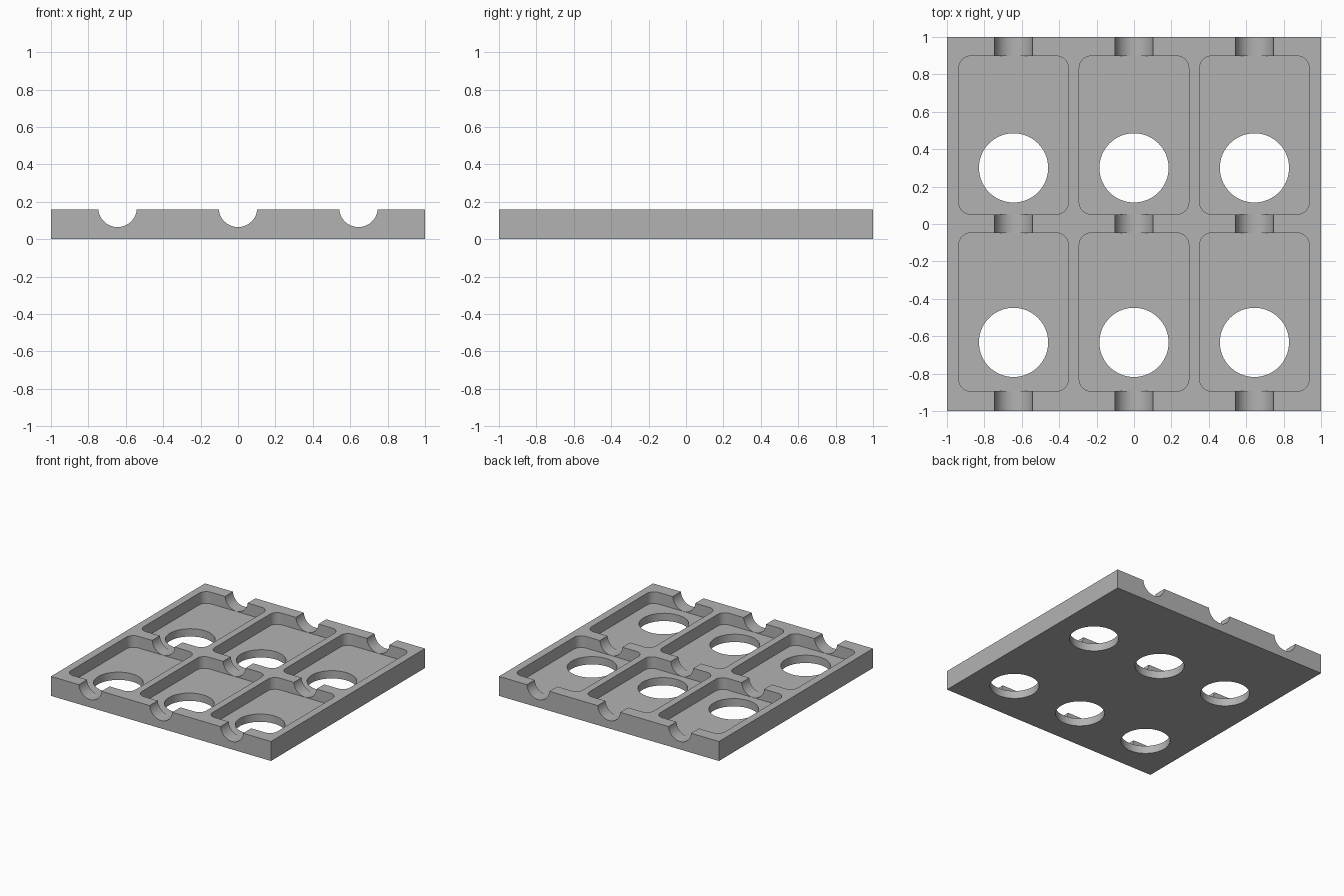
import bpy, bmesh, math

if "Cube" in bpy.data.objects:
    bpy.data.objects.remove(bpy.data.objects["Cube"])

TOP = 0.16        # plate thickness
FLOOR = 0.064     # height of the pocket floors
COLS = (-0.644, 0.0, 0.644)


def circle(cx, cy, r, n=64):
    return [(cx + r * math.cos(2 * math.pi * i / n),
             cy + r * math.sin(2 * math.pi * i / n)) for i in range(n)]


def rounded_rect(cx, cy, hx, hy, r, steps=8):
    pts = []
    for q, (sx, sy) in enumerate(((1, 1), (-1, 1), (-1, -1), (1, -1))):
        for i in range(steps + 1):
            a = math.pi / 2 * (q + i / steps)
            pts.append((cx + sx * (hx - r) + r * math.cos(a),
                        cy + sy * (hy - r) + r * math.sin(a)))
    return pts


def prisms(name, outlines, lo, hi, along_y=False):
    """One object holding an extruded solid for each 2D outline."""
    bm = bmesh.new()
    for pts in outlines:
        co = [(a, lo, b) if along_y else (a, b, lo) for a, b in pts]
        face = bm.faces.new([bm.verts.new(c) for c in co])
        ext = bmesh.ops.extrude_face_region(bm, geom=[face])
        move = (0, hi - lo, 0) if along_y else (0, 0, hi - lo)
        verts = [v for v in ext["geom"] if isinstance(v, bmesh.types.BMVert)]
        bmesh.ops.translate(bm, verts=verts, vec=move)
    bmesh.ops.recalc_face_normals(bm, faces=bm.faces)
    mesh = bpy.data.meshes.new(name)
    bm.to_mesh(mesh)
    bm.free()
    obj = bpy.data.objects.new(name, mesh)
    bpy.context.collection.objects.link(obj)
    return obj


# Square base plate
plate = prisms("tray_plate", [[(-1, -1), (1, -1), (1, 1), (-1, 1)]], 0, TOP)
grey = bpy.data.materials.new("mid grey")
grey.diffuse_color = (0.45, 0.45, 0.45, 1)
grey.use_nodes = True
grey.node_tree.nodes["Principled BSDF"].inputs["Base Color"].default_value = grey.diffuse_color
plate.data.materials.append(grey)

# Rounded pockets, round through holes, and half-round channels along y
cutters = [
    prisms("pocket_cutter",
           [rounded_rect(x, y, 0.293, 0.423, 0.064) for x in COLS for y in (0.475, -0.471)],
           FLOOR, TOP + 0.2),
    prisms("hole_cutter",
           [circle(x, y, 0.185) for x in COLS for y in (0.30, -0.633)], -0.2, TOP + 0.2),
    prisms("channel_cutter",
           [circle(x, 0.168, 0.103) for x in COLS], -1.2, 1.2, along_y=True),
]

bpy.context.view_layer.objects.active = plate
plate.select_set(True)
for cutter in cutters:
    cutter.hide_render = True
    mod = plate.modifiers.new(cutter.name, 'BOOLEAN')
    mod.operation = 'DIFFERENCE'
    mod.solver = 'EXACT'
    mod.object = cutter
    bpy.ops.object.modifier_apply(modifier=mod.name)
    bpy.data.objects.remove(cutter)

# Smooth the curved walls, keep the rims crisp
bpy.ops.object.shade_smooth_by_angle(angle=math.radians(30))
